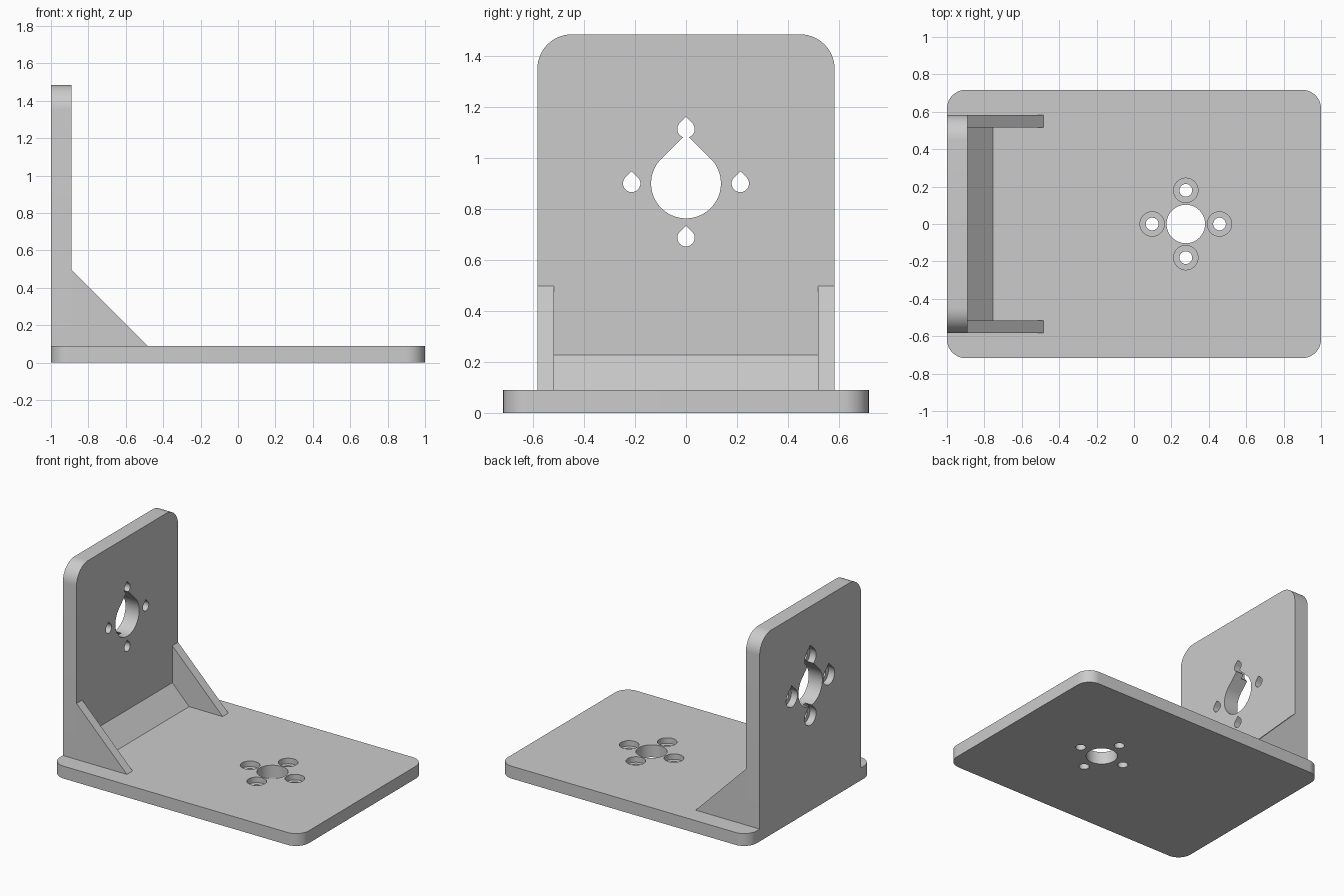
import bpy, bmesh
from math import pi, cos, sin, radians, sqrt

if "Cube" in bpy.data.objects:
    bpy.data.objects.remove(bpy.data.objects["Cube"], do_unlink=True)

grey = bpy.data.materials.new("plain grey")
grey.use_nodes = True
grey.diffuse_color = (0.6, 0.6, 0.6, 1)
grey.node_tree.nodes["Principled BSDF"].inputs["Base Color"].default_value = grey.diffuse_color


def prism(name, outline, axis, lo, hi):
    """Extrude a flat outline along an axis from lo to hi."""
    place = {"x": lambda u, v, t: (t, u, v),
             "y": lambda u, v, t: (u, t, v),
             "z": lambda u, v, t: (u, v, t)}[axis]
    bm = bmesh.new()
    low = [bm.verts.new(place(u, v, lo)) for u, v in outline]
    high = [bm.verts.new(place(u, v, hi)) for u, v in outline]
    bm.faces.new(low)
    bm.faces.new(high)
    n = len(outline)
    for i in range(n):
        j = (i + 1) % n
        bm.faces.new((low[i], low[j], high[j], high[i]))
    bmesh.ops.recalc_face_normals(bm, faces=bm.faces)
    mesh = bpy.data.meshes.new(name)
    bm.to_mesh(mesh)
    bm.free()
    mesh.materials.append(grey)
    obj = bpy.data.objects.new(name, mesh)
    bpy.context.collection.objects.link(obj)
    return obj


def arc(cx, cy, r, start, end, steps):
    angles = [radians(start + (end - start) * i / steps) for i in range(steps + 1)]
    return [(cx + r * cos(a), cy + r * sin(a)) for a in angles]


def circle(cx, cy, r):
    return arc(cx, cy, r, 0, 360, 48)[:-1]


def teardrop(cx, cy, r):
    # Round below, with a 45 degree pointed roof
    return arc(cx, cy, r, 135, 405, 40) + [(cx, cy + r * sqrt(2))]


def select(obj):
    bpy.ops.object.select_all(action="DESELECT")
    obj.select_set(True)
    bpy.context.view_layer.objects.active = obj


def cut(obj, outline, axis, lo, hi):
    cutter = prism("cutter", outline, axis, lo, hi)
    cutter.hide_render = True
    select(obj)
    mod = obj.modifiers.new("hole", "BOOLEAN")
    mod.operation, mod.solver, mod.object = "DIFFERENCE", "EXACT", cutter
    bpy.ops.object.modifier_apply(modifier=mod.name)
    bpy.data.objects.remove(cutter, do_unlink=True)


def smooth(obj):
    select(obj)
    bpy.ops.object.shade_smooth_by_angle(angle=radians(30))


BASE_TOP, WALL_X, WALL_Y, WALL_TOP = 0.09, -0.89, 0.583, 1.485
AROUND = [(1, 0), (0, 1), (-1, 0), (0, -1)]

# Base plate with rounded corners
hx, hy, r = 1.0, 0.717, 0.1
corners = [(hx - r, hy - r), (r - hx, hy - r), (r - hx, r - hy), (hx - r, r - hy)]
outline = [p for i, (x, y) in enumerate(corners) for p in arc(x, y, r, 90 * i, 90 * i + 90, 12)]
base = prism("base_plate", outline, "z", 0, BASE_TOP)

# Base holes: centre bore and four counterbored screw holes
cx = 0.277
cut(base, circle(cx, 0, 0.103), "z", -0.1, 0.2)
for dx, dy in AROUND:
    x, y = cx + 0.18 * dx, 0.18 * dy
    cut(base, circle(x, y, 0.034), "z", -0.1, 0.2)
    cut(base, circle(x, y, 0.065), "z", 0.05, 0.2)
smooth(base)

# Upright plate with rounded top corners
r = 0.135
outline = [(-WALL_Y, BASE_TOP), (WALL_Y, BASE_TOP)]
outline += arc(WALL_Y - r, WALL_TOP - r, r, 0, 90, 14)
outline += arc(r - WALL_Y, WALL_TOP - r, r, 90, 180, 14)
wall = prism("upright_plate", outline, "x", -1, WALL_X)

# Upright holes: pointed bore and four pointed screw holes, counterbored behind
cz = 0.9
cut(wall, teardrop(0, cz, 0.137), "x", -1.1, -0.8)
for dy, dz in AROUND:
    y, z = 0.213 * dy, cz + 0.213 * dz
    cut(wall, teardrop(y, z, 0.034), "x", -1.1, -0.8)
    cut(wall, teardrop(y, z, 0.065), "x", -1.1, -0.95)
smooth(wall)

# Side gussets and the low wedge between them
inner = 0.517
for side, name in ((1, "back_gusset"), (-1, "front_gusset")):
    lo, hi = sorted((side * inner, side * WALL_Y))
    prism(name, [(WALL_X, BASE_TOP), (-0.485, BASE_TOP), (WALL_X, 0.497)], "y", lo, hi)
prism("corner_wedge", [(WALL_X, BASE_TOP), (-0.755, BASE_TOP), (WALL_X, 0.228)], "y", -inner, inner)
